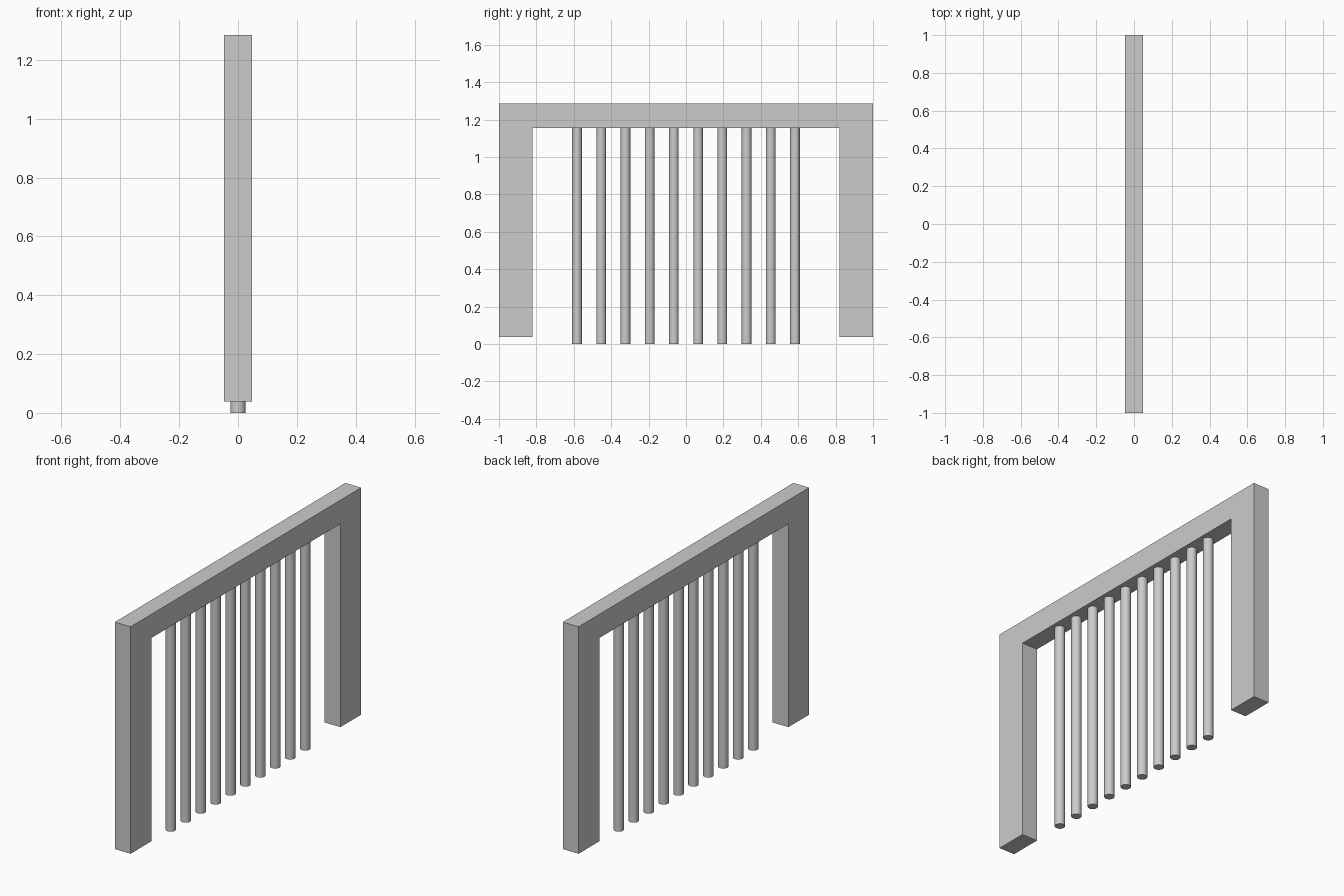
import bpy, bmesh

if "Cube" in bpy.data.objects:
    bpy.data.objects.remove(bpy.data.objects["Cube"])

HALF_DEPTH = 0.048
TOP, BEAM_BOTTOM, POST_BOTTOM = 1.285, 1.155, 0.039
INNER = 0.82
ROD_COUNT, ROD_RADIUS, ROD_SPAN = 10, 0.026, 0.583

# Gate frame: inverted U profile in the yz plane, extruded along x
profile = [(-1, POST_BOTTOM), (-INNER, POST_BOTTOM), (-INNER, BEAM_BOTTOM),
           (INNER, BEAM_BOTTOM), (INNER, POST_BOTTOM), (1, POST_BOTTOM),
           (1, TOP), (-1, TOP)]
bm = bmesh.new()
face = bm.faces.new([bm.verts.new((-HALF_DEPTH, y, z)) for y, z in profile])
ext = bmesh.ops.extrude_face_region(bm, geom=[face], use_keep_orig=True)
moved = [g for g in ext["geom"] if isinstance(g, bmesh.types.BMVert)]
bmesh.ops.translate(bm, verts=moved, vec=(2 * HALF_DEPTH, 0, 0))
bmesh.ops.recalc_face_normals(bm, faces=bm.faces)
mesh = bpy.data.meshes.new("frame")
bm.to_mesh(mesh)
bm.free()
frame = bpy.data.objects.new("frame", mesh)
bpy.context.collection.objects.link(frame)

# Row of hanging round bars
for i in range(ROD_COUNT):
    y = -ROD_SPAN + 2 * ROD_SPAN * i / (ROD_COUNT - 1)
    bpy.ops.mesh.primitive_cylinder_add(vertices=32, radius=ROD_RADIUS,
                                        depth=BEAM_BOTTOM,
                                        location=(0, y, BEAM_BOTTOM / 2))
    bpy.context.object.name = f"bar_{i + 1}"
    bpy.ops.object.shade_smooth_by_angle()
